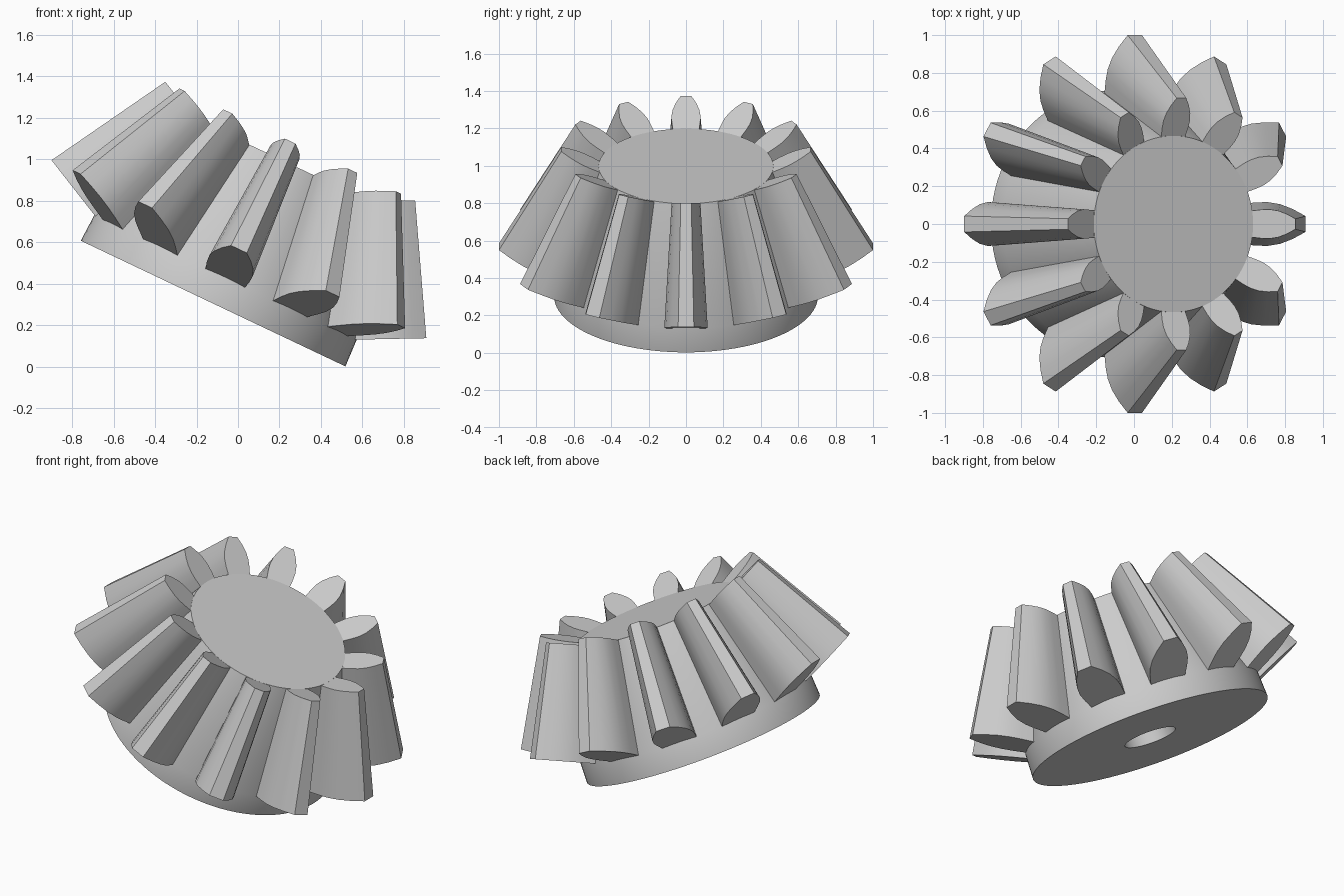
import bpy, bmesh, math
from mathutils import Matrix, Vector

if "Cube" in bpy.data.objects:
    bpy.data.objects.remove(bpy.data.objects["Cube"], do_unlink=True)

TEETH = 12
SEGMENTS = 96
APEX = 2.02          # height where all tooth lines meet on the axis
SHRINK = 2 / 3       # small end of a tooth relative to its large end

# The whole gear leans toward +x
LEAN = Matrix.Translation((-0.12, 0, 0.305)) @ Matrix.Rotation(math.radians(25.4), 4, 'Y')

grey = bpy.data.materials.new("plain grey")
grey.use_nodes = True
grey.diffuse_color = (0.6, 0.6, 0.6, 1)
grey.node_tree.nodes["Principled BSDF"].inputs["Base Color"].default_value = (0.6, 0.6, 0.6, 1)


def add_object(name, mesh, matrix):
    obj = bpy.data.objects.new(name, mesh)
    bpy.context.collection.objects.link(obj)
    obj.matrix_world = matrix
    return obj


def finish_mesh(name, bm):
    bmesh.ops.recalc_face_normals(bm, faces=bm.faces)
    mesh = bpy.data.meshes.new(name)
    bm.to_mesh(mesh)
    bm.free()
    mesh.materials.append(grey)
    return mesh


def smooth(obj):
    bpy.ops.object.select_all(action='DESELECT')
    obj.select_set(True)
    bpy.context.view_layer.objects.active = obj
    bpy.ops.object.shade_smooth_by_angle(angle=math.radians(28))


# Gear body: blind bore, flat base, short rim, root cone and closed top
profile = [(0.152, 0.6), (0.152, 0), (0.706, 0), (0.70, 0.14), (0.467, 0.767)]
bm = bmesh.new()
rings = []
for r, h in profile:
    angles = [math.tau * i / SEGMENTS for i in range(SEGMENTS)]
    rings.append([bm.verts.new((r * math.cos(a), r * math.sin(a), h)) for a in angles])
for low, high in zip(rings, rings[1:]):
    for i in range(SEGMENTS):
        j = (i + 1) % SEGMENTS
        bm.faces.new((low[i], low[j], high[j], high[i]))
bm.faces.new(rings[0])
bm.faces.new(rings[-1])
smooth(add_object("gear_body", finish_mesh("gear_body", bm), LEAN))

# Tooth: rounded flank outline (share of tooth depth, half width), lofted toward the apex
flank = [(-0.1, 0.103), (0, 0.106), (0.2, 0.114), (0.4, 0.116),
         (0.6, 0.105), (0.8, 0.079), (1, 0.042)]
outline = flank + [(t, -w) for t, w in reversed(flank)]
root, tip = Vector((0.70, 0, 0.14)), Vector((1.0, 0, 0.29))
apex = Vector((0, 0, APEX))
bm = bmesh.new()
large, small = [], []
for t, w in outline:
    p = root.lerp(tip, t) + Vector((0, w, 0))
    large.append(bm.verts.new(p))
    small.append(bm.verts.new(apex + (p - apex) * SHRINK))
for i in range(len(outline)):
    j = (i + 1) % len(outline)
    bm.faces.new((large[i], large[j], small[j], small[i]))
bm.faces.new(large)
bm.faces.new(small)
tooth_mesh = finish_mesh("tooth", bm)

# Ring of identical teeth
for k in range(TEETH):
    turn = Matrix.Rotation(math.tau * k / TEETH, 4, 'Z')
    tooth = add_object(f"tooth_{k + 1}", tooth_mesh, LEAN @ turn)
    if k == 0:
        smooth(tooth)
